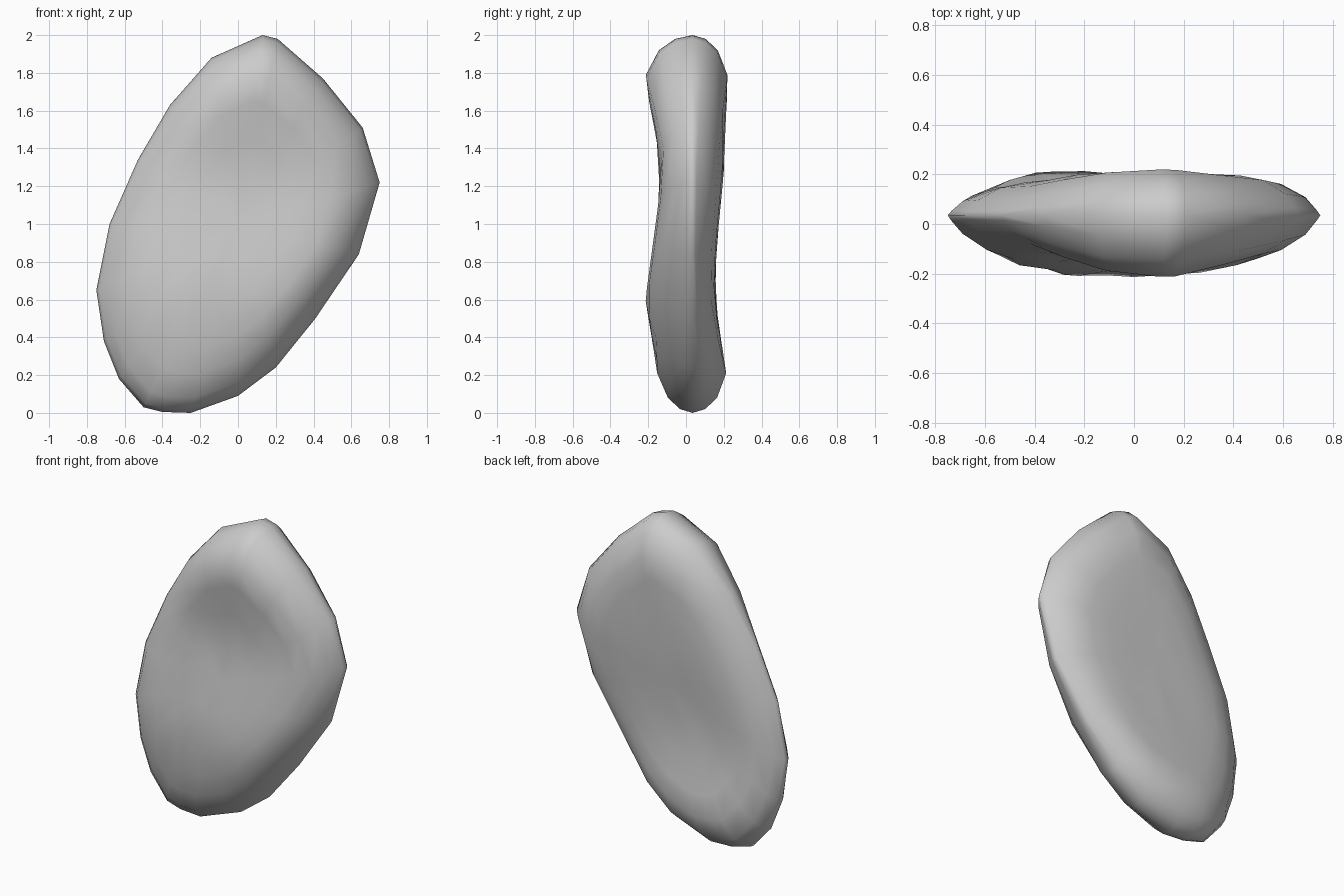
import bpy, bmesh

if "Cube" in bpy.data.objects:
    bpy.data.objects.remove(bpy.data.objects["Cube"])

# Front outline (x, z), clockwise from the top
OUTLINE = [(.13, 2), (.21, 1.98), (.45, 1.77), (.66, 1.51), (.75, 1.22), (.64, .84),
           (.41, .5), (.2, .24), (0, .09), (-.25, .0), (-.4, .005), (-.5, .03),
           (-.63, .18), (-.71, .38), (-.75, .65), (-.68, 1), (-.53, 1.34),
           (-.36, 1.63), (-.14, 1.88)]
# Depth of each broad face by height (z, y)
FRONT = [(0, -.15), (.18, -.155), (.36, -.175), (.6, -.215), (.86, -.18), (1.27, -.125),
         (1.5, -.165), (1.77, -.22), (2, -.22)]
BACK = [(0, .22), (.2, .22), (.36, .19), (.6, .15), (.86, .16),
        (1.27, .2), (1.5, .205), (1.77, .225), (2, .225)]
# Outline scale, depth fraction at the sides, depth fraction at the ends
RINGS = [(.98, .12, .36), (.92, .45, .7), (.79, .8, .97), (.65, .95, 1),
         (.45, 1, 1), (.22, 1, 1)]
MID_Y, MID_Z = .035, 1.0


def depth(profile, z):
    for (z0, y0), (z1, y1) in zip(profile, profile[1:]):
        if z <= z1:
            return y0 + (y1 - y0) * (z - z0) / (z1 - z0)
    return profile[-1][1]


bm = bmesh.new()
rim = [bm.verts.new((x, MID_Y, z)) for x, z in OUTLINE]
n = len(rim)

# Each broad face: shrinking rings from the shared rim to a centre point
for profile in (FRONT, BACK):
    prev = rim
    for s, k_side, k_end in RINGS:
        ring = []
        for x, z in OUTLINE:
            h = MID_Z + (z - MID_Z) * s
            k = k_side + (k_end - k_side) * (z - MID_Z) ** 2
            # the left flank thins out, except low on the back
            if profile is FRONT or h > 1.1:
                k *= 1 - .8 * max(0, -x * s - .25)
            ring.append(bm.verts.new((x * s, MID_Y + (depth(profile, h) - MID_Y) * k, h)))
        for i in range(n):
            j = (i + 1) % n
            bm.faces.new((prev[i], prev[j], ring[j], ring[i]))
        prev = ring
    tip = bm.verts.new((0, depth(profile, MID_Z), MID_Z))
    for i in range(n):
        bm.faces.new((prev[i], prev[(i + 1) % n], tip))

bmesh.ops.recalc_face_normals(bm, faces=bm.faces[:])
for f in bm.faces:
    f.smooth = True
mesh = bpy.data.meshes.new("flat_stone")
bm.to_mesh(mesh)
bm.free()
stone = bpy.data.objects.new("flat_stone", mesh)
bpy.context.collection.objects.link(stone)
